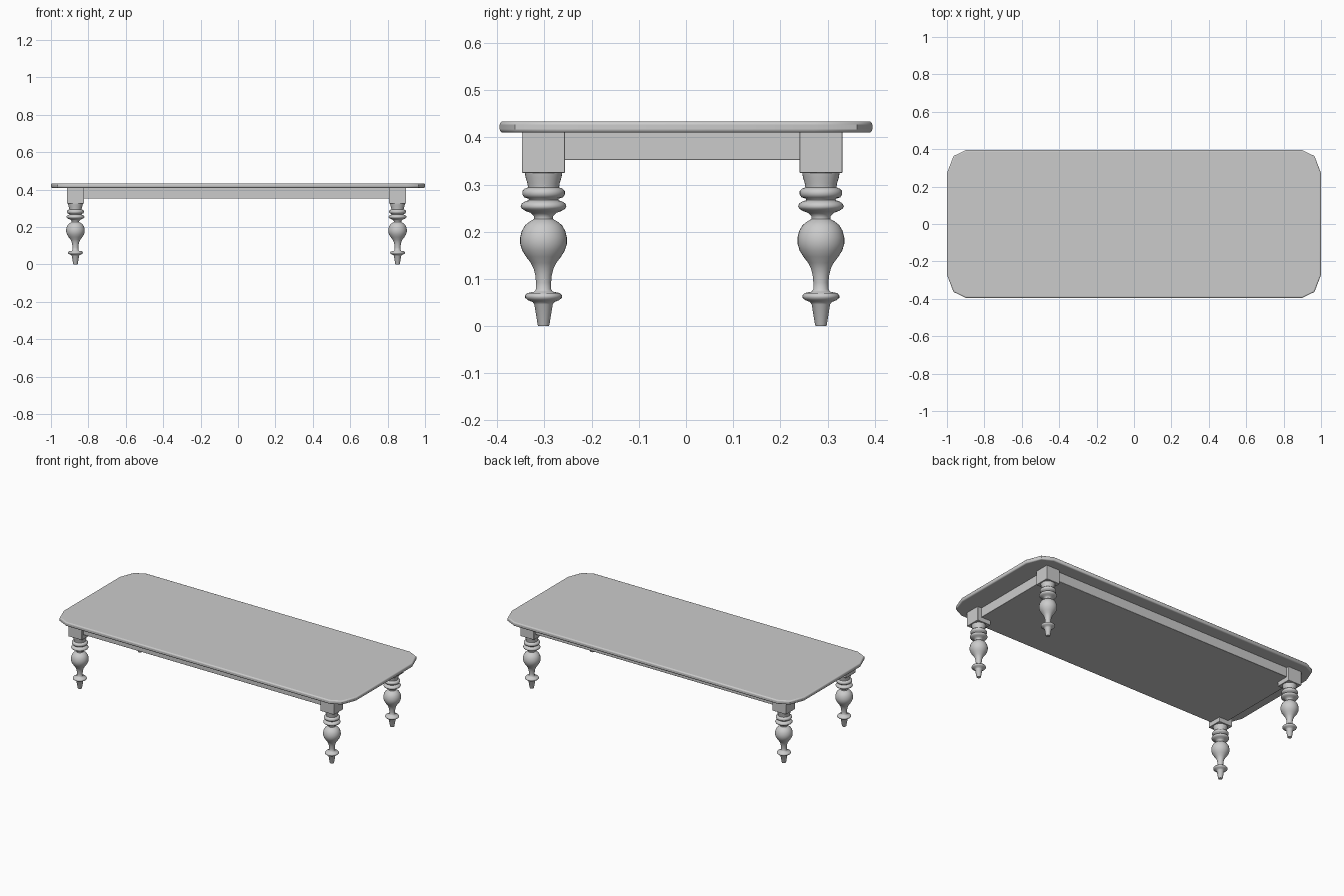
import bpy, bmesh, math

if "Cube" in bpy.data.objects:
    bpy.data.objects.remove(bpy.data.objects["Cube"])

LEG_X, LEG_Y, OFF = 0.861, 0.294, -0.008   # leg frame sits slightly off centre


def finish(name, bm, bevel=0.0, segments=2, angle=40):
    bmesh.ops.recalc_face_normals(bm, faces=bm.faces)
    me = bpy.data.meshes.new(name)
    bm.to_mesh(me)
    bm.free()
    ob = bpy.data.objects.new(name, me)
    bpy.context.collection.objects.link(ob)
    if bevel:
        m = ob.modifiers.new("edge", 'BEVEL')
        m.width, m.segments = bevel, segments
        m.limit_method, m.angle_limit = 'ANGLE', math.radians(60)
    bpy.ops.object.select_all(action='DESELECT')
    ob.select_set(True)
    bpy.context.view_layer.objects.active = ob
    bpy.ops.object.shade_smooth_by_angle(angle=math.radians(angle))
    return ob


def prism(outline, z0, z1):
    bm = bmesh.new()
    face = bm.faces.new([bm.verts.new((x, y, z0)) for x, y in outline])
    ext = bmesh.ops.extrude_face_region(bm, geom=[face])
    verts = [v for v in ext['geom'] if isinstance(v, bmesh.types.BMVert)]
    bmesh.ops.translate(bm, verts=verts, vec=(0, 0, z1 - z0))
    return bm


def rect(x0, x1, y0, y1):
    return [(x0, y0), (x1, y0), (x1, y1), (x0, y1)]


def lathe(profile, cx, cy, n=32):
    bm = bmesh.new()
    rings = [[bm.verts.new((cx + r * math.cos(2 * math.pi * i / n),
                            cy + r * math.sin(2 * math.pi * i / n), z))
              for i in range(n)] for r, z in profile]
    for a, b in zip(rings, rings[1:]):
        for i in range(n):
            j = (i + 1) % n
            bm.faces.new((a[i], a[j], b[j], b[i]))
    bm.faces.new(rings[0])
    bm.faces.new(rings[-1])
    return bm


# Table top with faceted corners and a softened edge
corner = [(1.0, 0.272), (0.965, 0.363), (0.90, 0.395)]
outline = (corner + [(-x, y) for x, y in reversed(corner)]
           + [(-x, -y) for x, y in corner] + [(x, -y) for x, y in reversed(corner)])
finish("table_top", prism(outline, 0.410, 0.434), bevel=0.007, segments=3)

# Apron frame below the top
finish("apron", prism(rect(-0.887, 0.871, -0.331, 0.315), 0.352, 0.412), bevel=0.002)

# Turned leg profile (radius, height)
leg_profile = [
    (0.011, 0.0), (0.0125, 0.003), (0.0195, 0.046), (0.023, 0.051), (0.033, 0.055),
    (0.039, 0.060), (0.039, 0.065), (0.035, 0.070), (0.020, 0.073), (0.016, 0.078),
    (0.016, 0.092), (0.0175, 0.108), (0.021, 0.122), (0.027, 0.134), (0.037, 0.147),
    (0.045, 0.160), (0.0495, 0.174), (0.0495, 0.188), (0.046, 0.202), (0.039, 0.214),
    (0.029, 0.222), (0.020, 0.227), (0.020, 0.233), (0.027, 0.240), (0.038, 0.244),
    (0.046, 0.249), (0.0485, 0.254), (0.046, 0.260), (0.038, 0.265), (0.031, 0.267),
    (0.032, 0.270), (0.041, 0.273), (0.045, 0.279), (0.045, 0.286), (0.041, 0.291),
    (0.033, 0.294), (0.034, 0.302), (0.038, 0.315), (0.040, 0.327)]

# Four legs, each a square block over a turned post
for yn, sy in (("front", -1), ("back", 1)):
    for xn, sx in (("left", -1), ("right", 1)):
        cx, cy, h = sx * LEG_X + OFF, sy * LEG_Y + OFF, 0.0455
        finish(f"{yn}_{xn}_leg_block",
               prism(rect(cx - h, cx + h, cy - h, cy + h), 0.325, 0.412), bevel=0.0015)
        finish(f"{yn}_{xn}_leg", lathe(leg_profile, cx, cy), angle=60)
